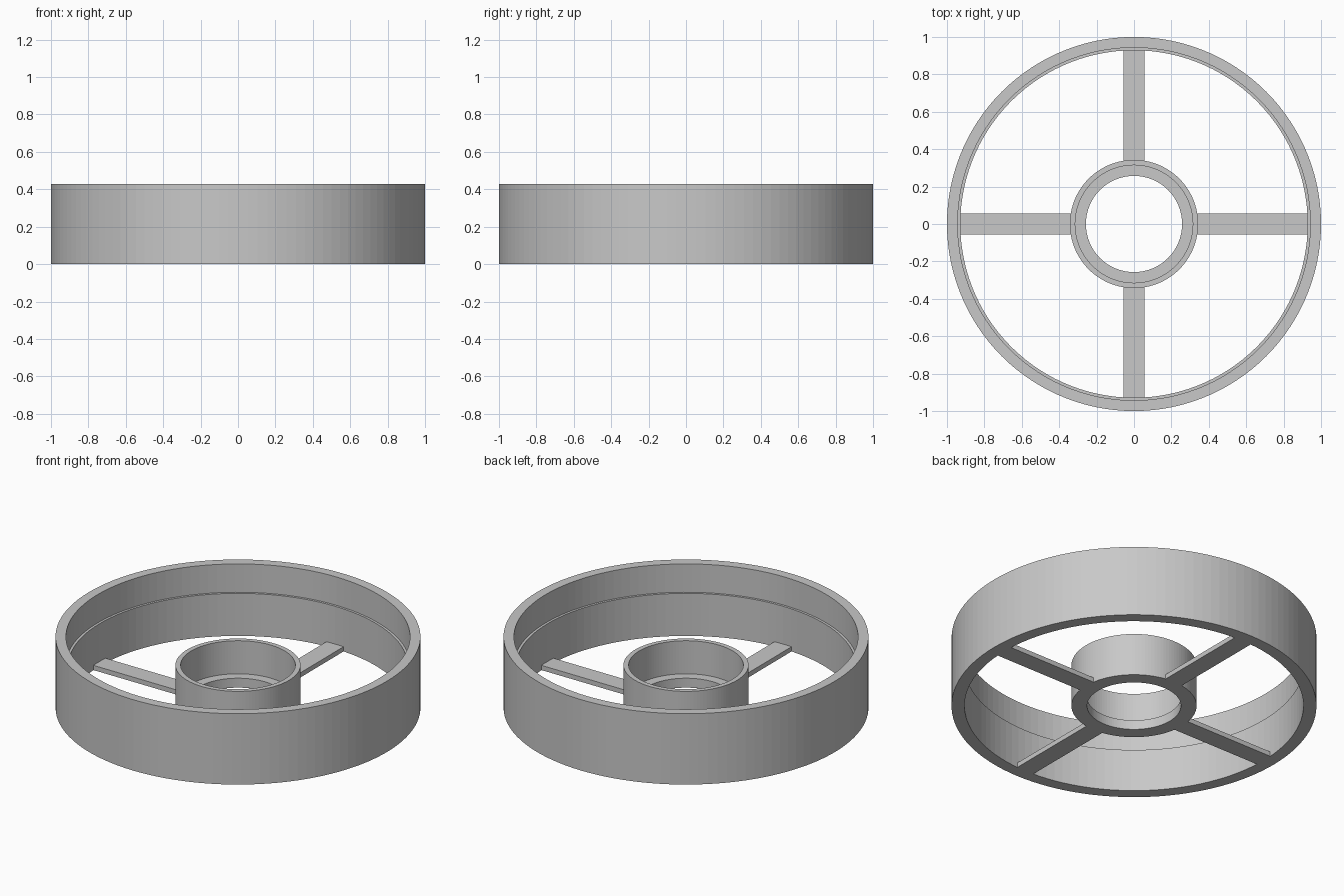
import bpy, bmesh, math

if "Cube" in bpy.data.objects:
    bpy.data.objects.remove(bpy.data.objects["Cube"])

SEGMENTS = 120
UNIT = 2 / 70          # overall diameter is 70 units

grey = bpy.data.materials.new("plain grey")
grey.diffuse_color = (0.58, 0.58, 0.58, 1)
grey.use_nodes = True
grey.node_tree.nodes["Principled BSDF"].inputs["Base Color"].default_value = grey.diffuse_color


def finish(name, bm):
    bmesh.ops.recalc_face_normals(bm, faces=bm.faces)
    mesh = bpy.data.meshes.new(name)
    bm.to_mesh(mesh)
    bm.free()
    mesh.materials.append(grey)
    obj = bpy.data.objects.new(name, mesh)
    bpy.context.collection.objects.link(obj)
    return obj


def lathe(name, profile):
    """Revolve a closed (radius, height) profile around z."""
    bm = bmesh.new()
    rings = []
    for i in range(SEGMENTS):
        a = 2 * math.pi * i / SEGMENTS
        rings.append([bm.verts.new((r * UNIT * math.cos(a), r * UNIT * math.sin(a), z * UNIT))
                      for r, z in profile])
    n = len(profile)
    for i in range(SEGMENTS):
        a, b = rings[i], rings[(i + 1) % SEGMENTS]
        for j in range(n):
            k = (j + 1) % n
            bm.faces.new((a[j], b[j], b[k], a[k]))
    return finish(name, bm)


def spoke(name, angle, inner=11.5, outer=34.0, width=4, height=1):
    """Flat bar from the hub wall into the rim wall."""
    bm = bmesh.new()
    bmesh.ops.create_cube(bm, size=UNIT)
    bmesh.ops.scale(bm, vec=(outer - inner, width, height), verts=bm.verts)
    bmesh.ops.translate(bm, vec=((inner + outer) / 2 * UNIT, 0, height / 2 * UNIT), verts=bm.verts)
    obj = finish(name, bm)
    obj.rotation_euler.z = angle
    return obj


# Outer rim with a small inner step
lathe("outer_rim", [(35, 0), (35, 15), (33, 15), (33, 9), (32.5, 9), (32.5, 0)])

# Central hub with a seat ledge near the bottom
lathe("hub", [(12, 0), (12, 9), (11, 9), (11, 2), (9, 2), (9, 0)])

# Four spokes lying flat on the base
for i in range(4):
    spoke(f"spoke_{i + 1}", i * math.pi / 2)
